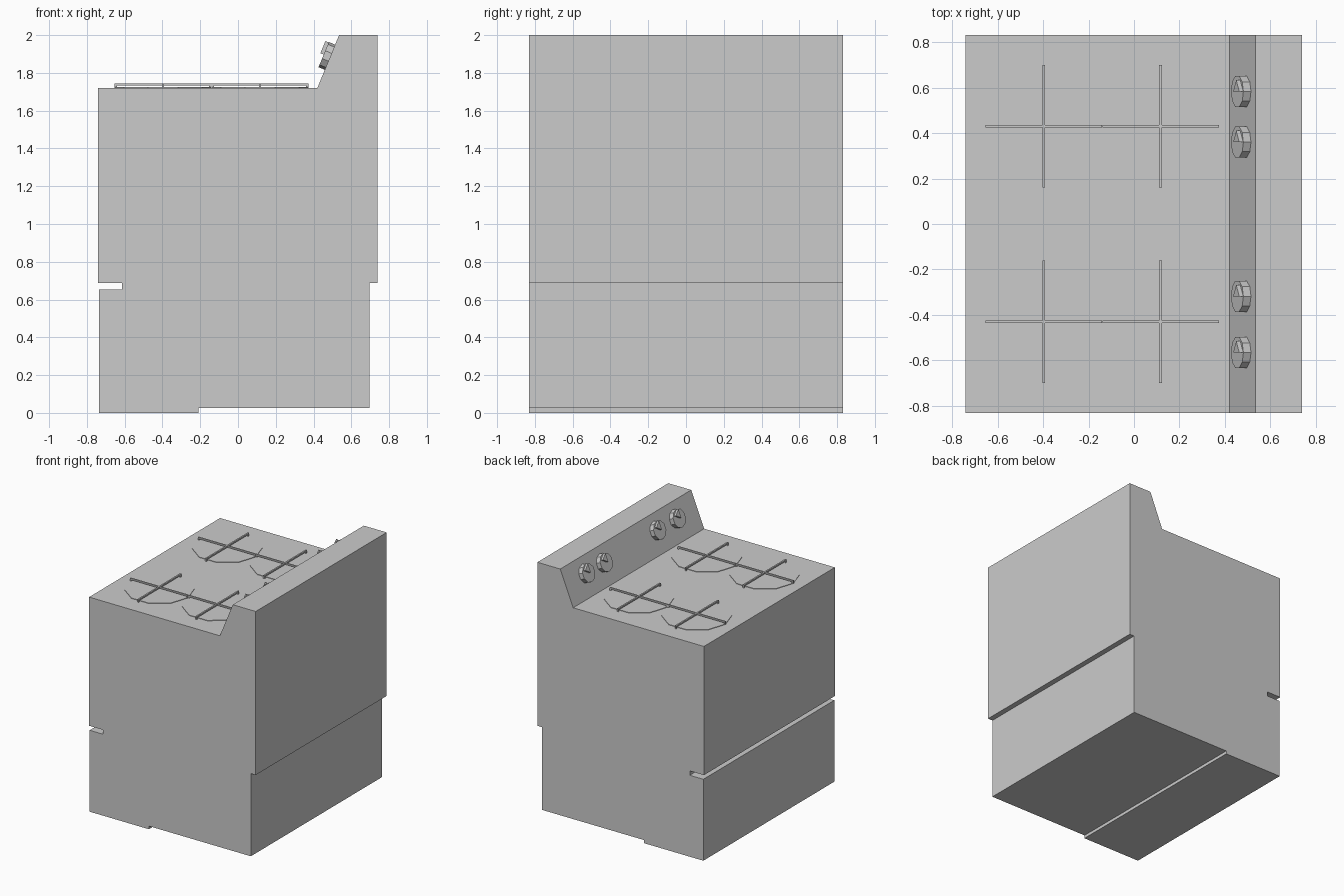
import bpy, bmesh, math
from mathutils import Matrix, Vector

if "Cube" in bpy.data.objects:
    bpy.data.objects.remove(bpy.data.objects["Cube"])


def finish(name, bm):
    bmesh.ops.recalc_face_normals(bm, faces=bm.faces)
    me = bpy.data.meshes.new(name)
    bm.to_mesh(me)
    bm.free()
    ob = bpy.data.objects.new(name, me)
    bpy.context.collection.objects.link(ob)
    return ob


def add_prism(bm, points, offset):
    """Extrude a closed outline of 3D points along offset."""
    face = bm.faces.new([bm.verts.new(p) for p in points])
    new = bmesh.ops.extrude_face_region(bm, geom=[face], use_keep_orig=True)["geom"]
    bmesh.ops.translate(bm, vec=offset, verts=[v for v in new if isinstance(v, bmesh.types.BMVert)])


def add_box(bm, lo, hi):
    lo, hi = Vector(lo), Vector(hi)
    mat = Matrix.Translation((lo + hi) / 2) @ Matrix.Diagonal((*(hi - lo), 1))
    bmesh.ops.create_cube(bm, size=1, matrix=mat)


def ngon(r, n=10):
    return [(r * math.cos(i * math.tau / n), r * math.sin(i * math.tau / n)) for i in range(n)]


# Stove body: side profile with drawer slot, base step and sloped control panel
W = 0.83
TOP = 1.72
profile = [(-0.735, 0), (-0.21, 0), (-0.21, 0.025), (0.695, 0.025), (0.695, 0.688),
           (0.738, 0.688), (0.738, 2), (0.535, 2), (0.42, TOP), (-0.74, TOP),
           (-0.74, 0.688), (-0.615, 0.688), (-0.615, 0.653), (-0.735, 0.653)]
bm = bmesh.new()
add_prism(bm, [(x, -W, z) for x, z in profile], (0, 2 * W, 0))
finish("stove_body", bm)

# Four burners, each with a thin plate and a cross-shaped grate on small feet
T = 0.006
for i, (cx, cy) in enumerate((x, y) for x in (-0.397, 0.117) for y in (-0.43, 0.43)):
    bm = bmesh.new()
    add_prism(bm, [(cx + a, cy + b, TOP - 0.002) for a, b in ngon(0.255)], (0, 0, 0.006))
    finish(f"burner_plate_{i + 1}", bm)

    bm = bmesh.new()
    for hx, hy in ((0.256, T), (T, 0.27)):
        add_box(bm, (cx - hx, cy - hy, 1.733), (cx + hx, cy + hy, 1.745))
        for s in (-1, 1):
            fx, fy = cx + s * (hx - T), cy + s * (hy - T)
            add_box(bm, (fx - T, fy - T, TOP), (fx + T, fy + T, 1.733))
    finish(f"burner_grate_{i + 1}", bm)

# Four control knobs on the sloped panel, each with a triangular pointer
up = Vector((0.115, 0, 0.28)).normalized()
out = Vector((-up.z, 0, up.x))
for i, y in enumerate((-0.565, -0.318, 0.36, 0.583)):
    c = Vector((0.487, y, 1.883))
    side = Vector((0, 1, 0))
    bm = bmesh.new()
    add_prism(bm, [c + up * a + side * b for a, b in ngon(0.072)], out * 0.036)
    pointer = [(0, 0), (0.07, 0), (0.035, 0.05)]
    add_prism(bm, [c + out * 0.036 + up * a + side * b for a, b in pointer], out * 0.019)
    finish(f"control_knob_{i + 1}", bm)
